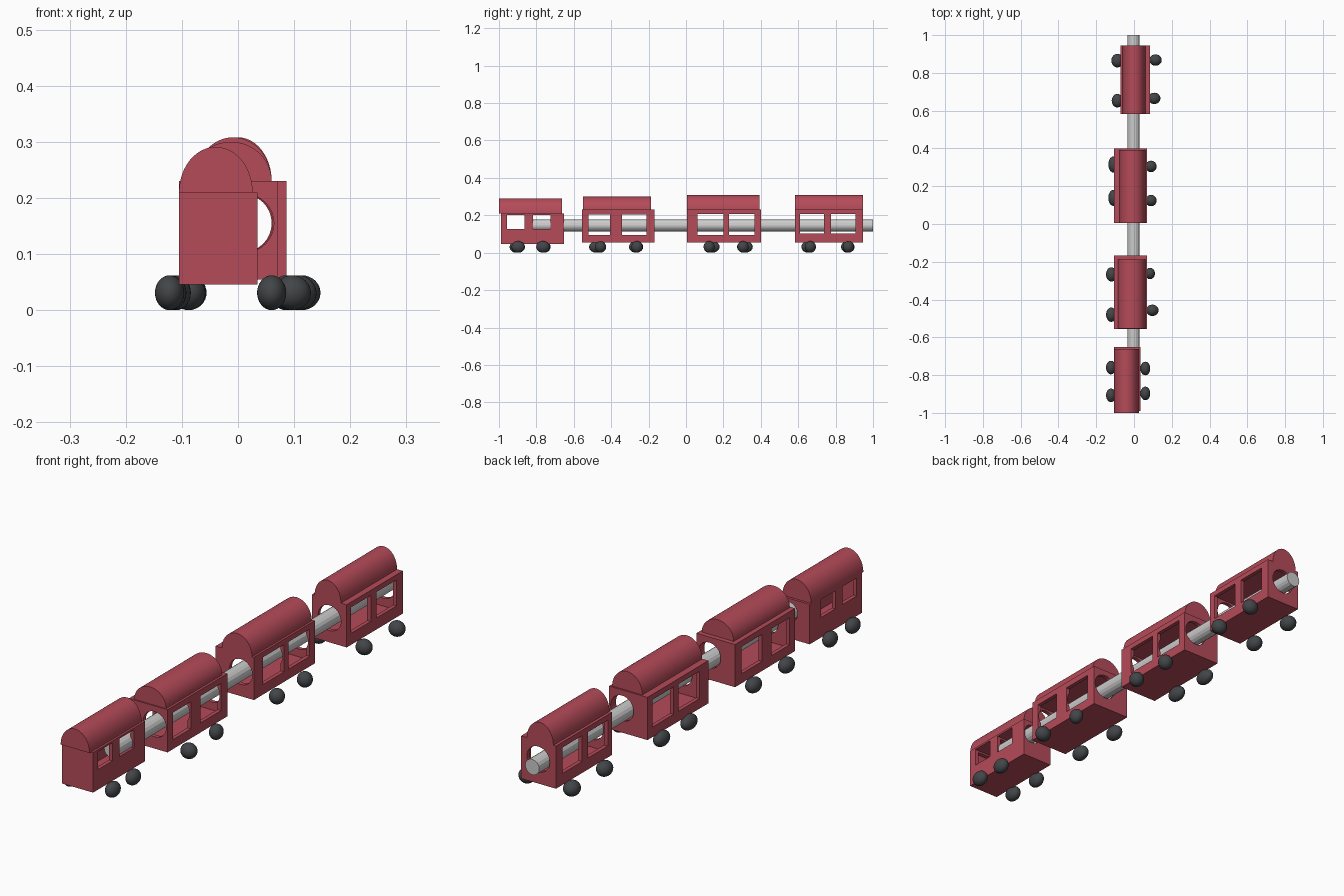
import bpy, bmesh
from math import pi, sin, cos
from mathutils import Matrix

if "Cube" in bpy.data.objects:
    bpy.data.objects.remove(bpy.data.objects["Cube"])


def material(name, color):
    m = bpy.data.materials.new(name)
    m.diffuse_color = color
    m.use_nodes = True
    m.node_tree.nodes["Principled BSDF"].inputs["Base Color"].default_value = m.diffuse_color
    return m


RED = material("red_paint", (0.46, 0.07, 0.10, 1))
DARK = material("dark_rubber", (0.055, 0.06, 0.065, 1))
WALL = 0.016


def make_object(name, bm, mat=None):
    bmesh.ops.recalc_face_normals(bm, faces=bm.faces)
    me = bpy.data.meshes.new(name)
    bm.to_mesh(me)
    bm.free()
    ob = bpy.data.objects.new(name, me)
    bpy.context.collection.objects.link(ob)
    if mat:
        me.materials.append(mat)
    return ob


def smooth(ob, angle=35):
    bpy.ops.object.select_all(action='DESELECT')
    ob.select_set(True)
    bpy.context.view_layer.objects.active = ob
    bpy.ops.object.shade_smooth_by_angle(angle=angle * pi / 180)


def box(name, x, y, z, mat=None):
    bm = bmesh.new()
    bmesh.ops.create_cube(bm, size=1)
    for v in bm.verts:
        v.co = [r[0] + (c + 0.5) * (r[1] - r[0]) for c, r in zip(v.co, (x, y, z))]
    return make_object(name, bm, mat)


def cylinder_y(name, x, z, radius, y, sides):
    bm = bmesh.new()
    bmesh.ops.create_cone(bm, cap_ends=True, segments=sides, radius1=radius,
                          radius2=radius, depth=y[1] - y[0],
                          matrix=Matrix.Translation((x, sum(y) / 2, z)) @ Matrix.Rotation(pi / 2, 4, 'X'))
    return make_object(name, bm)


def cut(ob, cutter):
    mod = ob.modifiers.new("cut", 'BOOLEAN')
    mod.operation, mod.solver, mod.object = 'DIFFERENCE', 'EXACT', cutter
    bpy.context.view_layer.objects.active = ob
    bpy.ops.object.modifier_apply(modifier=mod.name)
    bpy.data.objects.remove(cutter)


# Half-round solid roof running along y
def arched_roof(name, x, y, z):
    bm = bmesh.new()
    cx, rx = sum(x) / 2, (x[1] - x[0]) / 2
    n = 24
    ring = [bm.verts.new((cx + rx * cos(pi * i / n), y[0], z[0] + (z[1] - z[0]) * sin(pi * i / n)))
            for i in range(n + 1)]
    face = bm.faces.new(ring)
    ext = bmesh.ops.extrude_face_region(bm, geom=[face], use_keep_orig=True)
    moved = [e for e in ext["geom"] if isinstance(e, bmesh.types.BMVert)]
    bmesh.ops.translate(bm, verts=moved, vec=(0, y[1] - y[0], 0))
    ob = make_object(name, bm, RED)
    smooth(ob)


# Squashed ball wheel
def wheel(name, x, y, rx, ry):
    bm = bmesh.new()
    bmesh.ops.create_uvsphere(bm, u_segments=32, v_segments=16, radius=1,
                              matrix=Matrix.Translation((x, y, 0.031)) @ Matrix.Diagonal((rx, ry, 0.031, 1)))
    smooth(make_object(name, bm, DARK), 60)


# Hollow carriage with side windows and round end openings
def carriage(name, x, y, z, windows, win_z, hole, roof_x, roof_y, roof_top, wheels):
    body = box(name + "_body", x, y, z, RED)
    cut(body, box("cavity", *[(a + WALL, b - WALL) for a, b in (x, y, z)]))
    for w in windows:
        cut(body, box("window_cutter", (x[0] - 0.1, x[1] + 0.1), w, win_z))
    cut(body, cylinder_y("hole_cutter", hole[0], 0.155, hole[1], hole[2], 32))
    arched_roof(name + "_roof", roof_x, roof_y, (z[1], roof_top))
    for i, w in enumerate(wheels):
        wheel(f"{name}_wheel_{i + 1}", *w)


carriage("front_car", (-0.105, 0.035), (-0.99, -0.652), (0.046, 0.21),
         [(-0.957, -0.864), (-0.818, -0.725)], (0.128, 0.202), (-0.01, 0.04, (-0.70, -0.6)),
         (-0.105, 0.026), (-1.0, -0.662), 0.291,
         [(-0.122, -0.76, 0.026, 0.036), (-0.122, -0.907, 0.026, 0.036),
          (0.06, -0.765, 0.026, 0.036), (0.06, -0.897, 0.026, 0.036)])
carriage("second_car", (-0.105, 0.07), (-0.557, -0.168), (0.055, 0.23),
         [(-0.522, -0.405), (-0.343, -0.21)], (0.094, 0.205), (0.012, 0.052, (-0.7, 0.0)),
         (-0.085, 0.06), (-0.552, -0.188), 0.30,
         [(-0.12, -0.267, 0.028, 0.038), (-0.12, -0.48, 0.028, 0.038),
          (0.085, -0.262, 0.026, 0.03), (0.097, -0.457, 0.033, 0.03)])
carriage("third_car", (-0.105, 0.069), (0.005, 0.4), (0.055, 0.23),
         [(0.062, 0.2), (0.23, 0.366)], (0.096, 0.208), (0.01, 0.052, (-0.1, 0.5)),
         (-0.077, 0.06), (0.005, 0.393), 0.308,
         [(-0.11, 0.315, 0.026, 0.042), (-0.11, 0.138, 0.026, 0.042),
          (0.09, 0.305, 0.03, 0.03), (0.09, 0.124, 0.03, 0.03)])
carriage("rear_car", (-0.072, 0.086), (0.582, 0.946), (0.055, 0.23),
         [(0.61, 0.738), (0.776, 0.905)], (0.102, 0.208), (0.008, 0.052, (0.5, 1.0)),
         (-0.06, 0.06), (0.582, 0.946), 0.308,
         [(-0.088, 0.865, 0.032, 0.036), (-0.088, 0.653, 0.03, 0.036),
          (0.114, 0.868, 0.033, 0.03), (0.107, 0.665, 0.033, 0.03)])

# Long shaft running through all the cars
smooth(cylinder_y("connecting_shaft", -0.002, 0.146, 0.032, (-0.82, 1.0), 16), 20)
